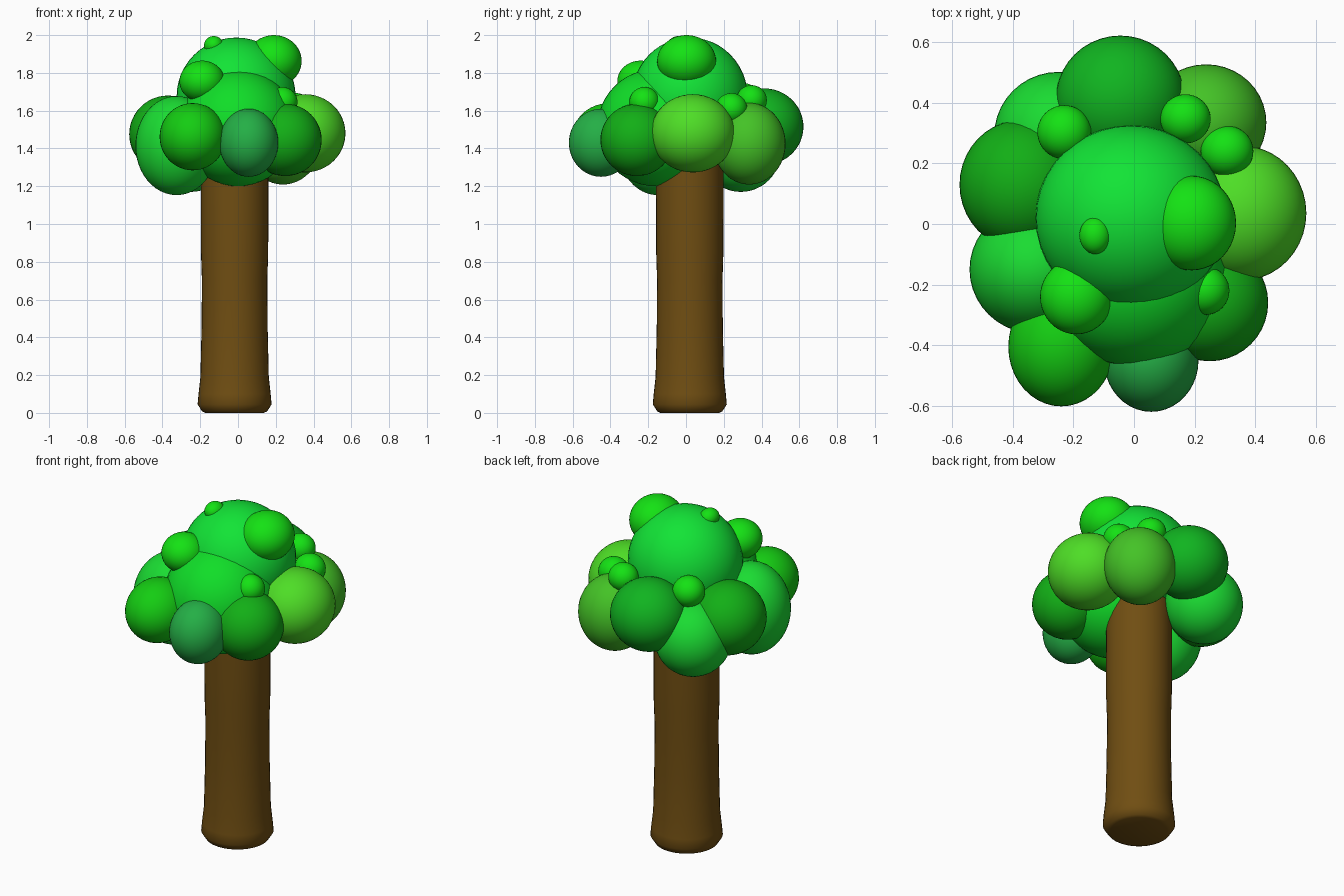
import bpy, bmesh, math
from mathutils import Matrix, Vector

if "Cube" in bpy.data.objects:
    bpy.data.objects.remove(bpy.data.objects["Cube"])


def material(name, rgb):
    # 0-255 display colour to linear
    lin = [((c / 255 + 0.055) / 1.055) ** 2.4 if c > 10 else c / 255 / 12.92 for c in rgb]
    m = bpy.data.materials.new(name)
    m.diffuse_color = (*lin, 1)
    m.use_nodes = True
    m.node_tree.nodes["Principled BSDF"].inputs["Base Color"].default_value = m.diffuse_color
    return m


def add(name, bm, mat):
    for f in bm.faces:
        f.smooth = True
    me = bpy.data.meshes.new(name)
    bm.to_mesh(me)
    bm.free()
    me.materials.append(mat)
    ob = bpy.data.objects.new(name, me)
    bpy.context.collection.objects.link(ob)
    return ob


def clump(name, centre, radii, mat):
    bm = bmesh.new()
    bmesh.ops.create_uvsphere(bm, u_segments=40, v_segments=24, radius=1)
    bmesh.ops.transform(bm, matrix=Matrix.Translation(centre) @ Matrix.Diagonal((*radii, 1)), verts=bm.verts)
    return add(name, bm, mat)


bark = material("bark", (112, 78, 18))
crown = material("crown_green", (18, 228, 54))
mid = material("mid_green", (16, 222, 40))
leaf = material("leaf_green", (26, 220, 50))
dark = material("dark_green", (18, 175, 22))
forest = material("forest_green", (16, 180, 32))
bright = material("bright_green", (20, 205, 18))
vivid = material("vivid_green", (20, 226, 20))
lime = material("lime_green", (78, 222, 38))
moss = material("moss_green", (68, 195, 38))
teal = material("teal_green", (36, 175, 70))

# Trunk: turned profile with a flared, rounded foot
profile = [(0.155, 0.0), (0.172, 0.008), (0.196, 0.045), (0.191, 0.10), (0.181, 0.19),
           (0.175, 0.45), (0.173, 0.70), (0.178, 0.85), (0.179, 1.22), (0.178, 1.40)]
bm = bmesh.new()
N = 40
rings = [[bm.verts.new((-0.018 + r * math.cos(2 * math.pi * i / N),
                        0.02 + r * math.sin(2 * math.pi * i / N), z)) for i in range(N)]
         for r, z in profile]
for a, b in zip(rings, rings[1:]):
    for i in range(N):
        j = (i + 1) % N
        bm.faces.new((a[i], a[j], b[j], b[i]))
bm.faces.new(rings[0][::-1])
bm.faces.new(rings[-1])
trunk = add("trunk", bm, bark)
bpy.context.view_layer.objects.active = trunk
trunk.select_set(True)
bpy.ops.object.shade_smooth_by_angle(angle=math.radians(50))

# Foliage: name, centre, radii, material
foliage = [
    ("crown_top", (-0.01, 0.02, 1.675), (0.315, 0.306, 0.312), crown),
    ("crown_front", (0.0, -0.16, 1.51), (0.31, 0.31, 0.31), mid),
    # ring of large clumps
    ("clump_back", (-0.045, 0.412, 1.515), (0.213, 0.21, 0.203), forest),
    ("clump_back_right", (0.238, 0.335, 1.425), (0.199, 0.192, 0.216), moss),
    ("clump_right", (0.355, 0.036, 1.48), (0.214, 0.223, 0.207), lime),
    ("clump_front_right", (0.25, -0.26, 1.445), (0.193, 0.193, 0.191), dark),
    ("clump_front", (0.057, -0.45, 1.43), (0.156, 0.17, 0.18), teal),
    ("clump_front_left", (-0.24, -0.405, 1.462), (0.175, 0.197, 0.178), bright),
    ("clump_left", (-0.325, -0.15, 1.415), (0.218, 0.212, 0.262), leaf),
    ("clump_left_back", (-0.37, 0.13, 1.475), (0.206, 0.214, 0.205), dark),
    ("clump_back_left", (-0.25, 0.29, 1.385), (0.212, 0.212, 0.215), leaf),
    # small tufts
    ("tuft_top_right", (0.19, 0.003, 1.863), (0.147, 0.156, 0.137), vivid),
    ("tuft_top", (-0.128, -0.038, 1.945), (0.052, 0.061, 0.05), vivid),
    ("tuft_front_left", (-0.19, -0.24, 1.755), (0.12, 0.124, 0.11), vivid),
    ("tuft_front_right", (0.235, -0.22, 1.645), (0.08, 0.08, 0.08), vivid),
    ("tuft_back_right", (0.17, 0.347, 1.655), (0.083, 0.081, 0.08), vivid),
    ("tuft_right", (0.307, 0.24, 1.61), (0.087, 0.084, 0.083), vivid),
    ("tuft_back_left", (-0.23, 0.303, 1.66), (0.089, 0.089, 0.086), vivid),
]
for f in foliage:
    clump(*f)
